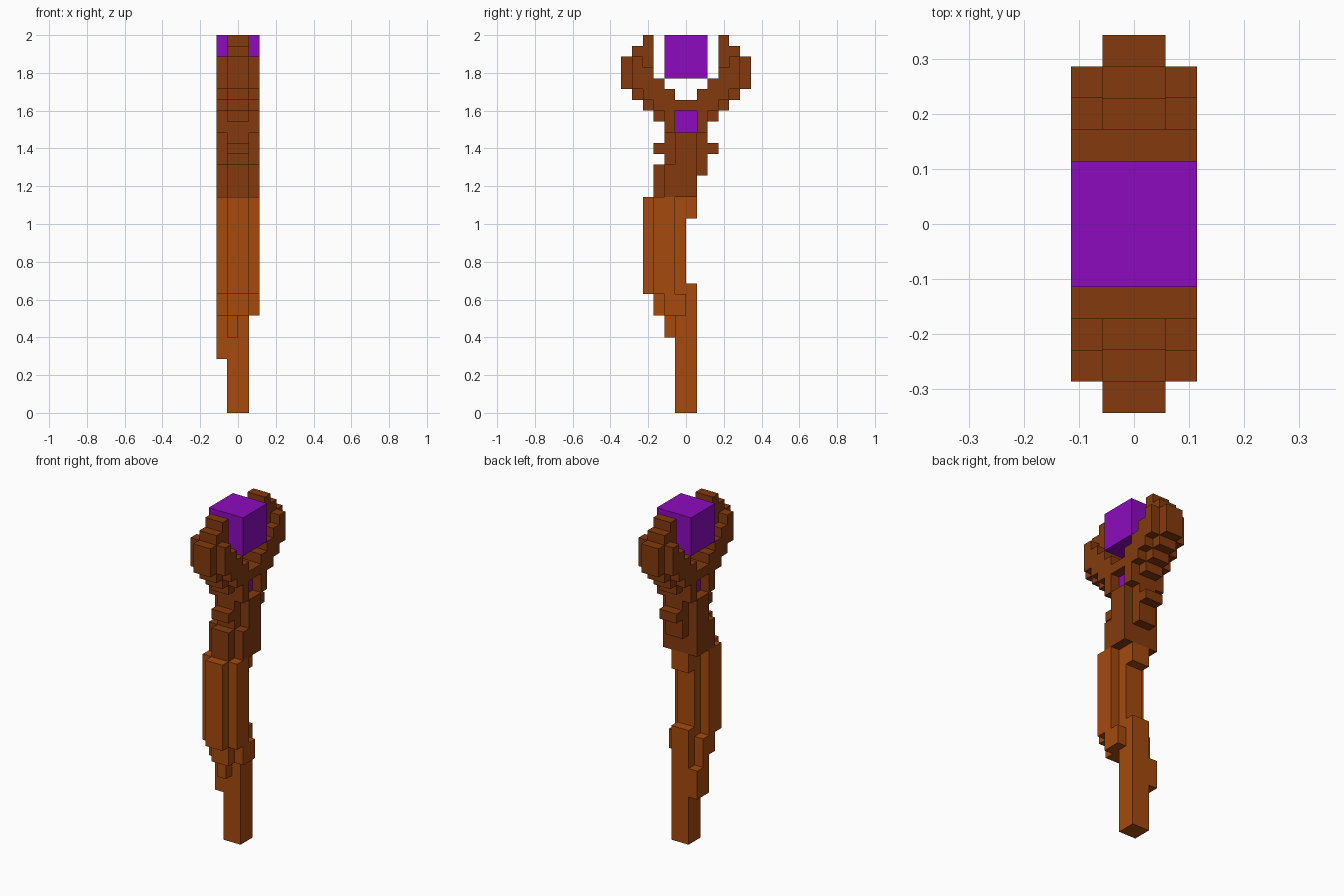
import bpy, bmesh
from mathutils import Vector

if "Cube" in bpy.data.objects:
    bpy.data.objects.remove(bpy.data.objects["Cube"])

U = 2 / 35  # one block unit


def material(name, color):
    m = bpy.data.materials.new(name)
    m.use_nodes = True
    m.diffuse_color = (*color, 1)
    bsdf = next(n for n in m.node_tree.nodes if n.type == 'BSDF_PRINCIPLED')
    bsdf.inputs["Base Color"].default_value = (*color, 1)
    return m


DARK = material("dark_wood", (0.230, 0.042, 0.004))
LIGHT = material("light_wood", (0.376, 0.069, 0.004))
PURPLE = material("purple_gem", (0.262, 0.0033, 0.515))


def build(name, mat, boxes):
    """Merge boxes (x0, x1, y0, y1, z0, z1), in block units, into one clean shell."""
    cells = {(x, y, z) for x0, x1, y0, y1, z0, z1 in boxes
             for x in range(x0, x1) for y in range(y0, y1) for z in range(z0, z1)}
    bm = bmesh.new()
    for cell in sorted(cells):
        for axis in range(3):
            for sign in (-1, 1):
                near = list(cell)
                near[axis] += sign
                if tuple(near) in cells:
                    continue
                n, a, b = Vector(), Vector(), Vector()
                n[axis], a[(axis + 1) % 3], b[(axis + 2) % 3] = sign, 1, sign
                c = Vector(cell) + Vector((0.5, 0.5, 0.5)) + n / 2
                quad = [c + (i * a + j * b) / 2 for i, j in ((-1, -1), (1, -1), (1, 1), (-1, 1))]
                bm.faces.new([bm.verts.new(p * U) for p in quad])
    bmesh.ops.remove_doubles(bm, verts=bm.verts, dist=U / 100)
    bmesh.ops.dissolve_limit(bm, angle_limit=0.01, verts=bm.verts, edges=bm.edges)
    mesh = bpy.data.meshes.new(name)
    bm.to_mesh(mesh)
    bm.free()
    mesh.materials.append(mat)
    ob = bpy.data.objects.new(name, mesh)
    bpy.context.collection.objects.link(ob)


def mirror_y(boxes):
    return boxes + [(x0, x1, -y1, -y0, z0, z1) for x0, x1, y0, y1, z0, z1 in boxes]


# Lower shaft with its side knots and the swollen grip
build("shaft", LIGHT, [
    (-1, 1, -1, 1, 0, 12),
    (-1, 1, -1, 0, 12, 20),
    (-1, 1, 0, 1, 18, 20),
    (-2, -1, -1, 1, 5, 8),
    (-2, -1, -1, 0, 8, 11),
    (1, 2, -1, 0, 9, 11),
    (-1, 0, -2, -1, 7, 9),
    (-2, 2, -2, -1, 9, 20),
    (-1, 1, -3, -2, 9, 11),
    (-2, 2, -3, -1, 11, 20),
    (-1, 1, -4, -3, 11, 20),
])

# Dark neck with a front ridge, a back ridge and small pegs
build("neck", DARK, [
    (-2, 2, -2, 1, 20, 23),
    (-1, 1, -3, -2, 20, 23),
    (-1, 1, 1, 2, 22, 26),
    (-2, 2, -1, 1, 23, 26),
    (-1, 1, -2, -1, 23, 26),
    (-1, 1, -3, 3, 24, 25),
])

# Forked cup: wide prongs with a narrower raised spine outside
prong = [
    (-2, 2, 1, 2, 26, 28), (-1, 1, 2, 3, 27, 28),
    (-2, 2, 0, 3, 28, 29), (-1, 1, 3, 4, 28, 29),
    (-2, 2, 1, 4, 29, 30), (-1, 1, 4, 5, 29, 30),
    (-2, 2, 2, 5, 30, 31), (-1, 1, 5, 6, 30, 33),
    (-2, 2, 3, 5, 31, 32), (-2, 2, 4, 5, 32, 33),
    (-1, 1, 3, 5, 32, 34), (-1, 1, 3, 4, 34, 35),
]
build("forked_cup", DARK, mirror_y(prong))

# Gems
build("small_gem", PURPLE, [(-1, 1, -1, 1, 26, 28)])
build("large_gem", PURPLE, [(-2, 2, -2, 2, 31, 35)])
